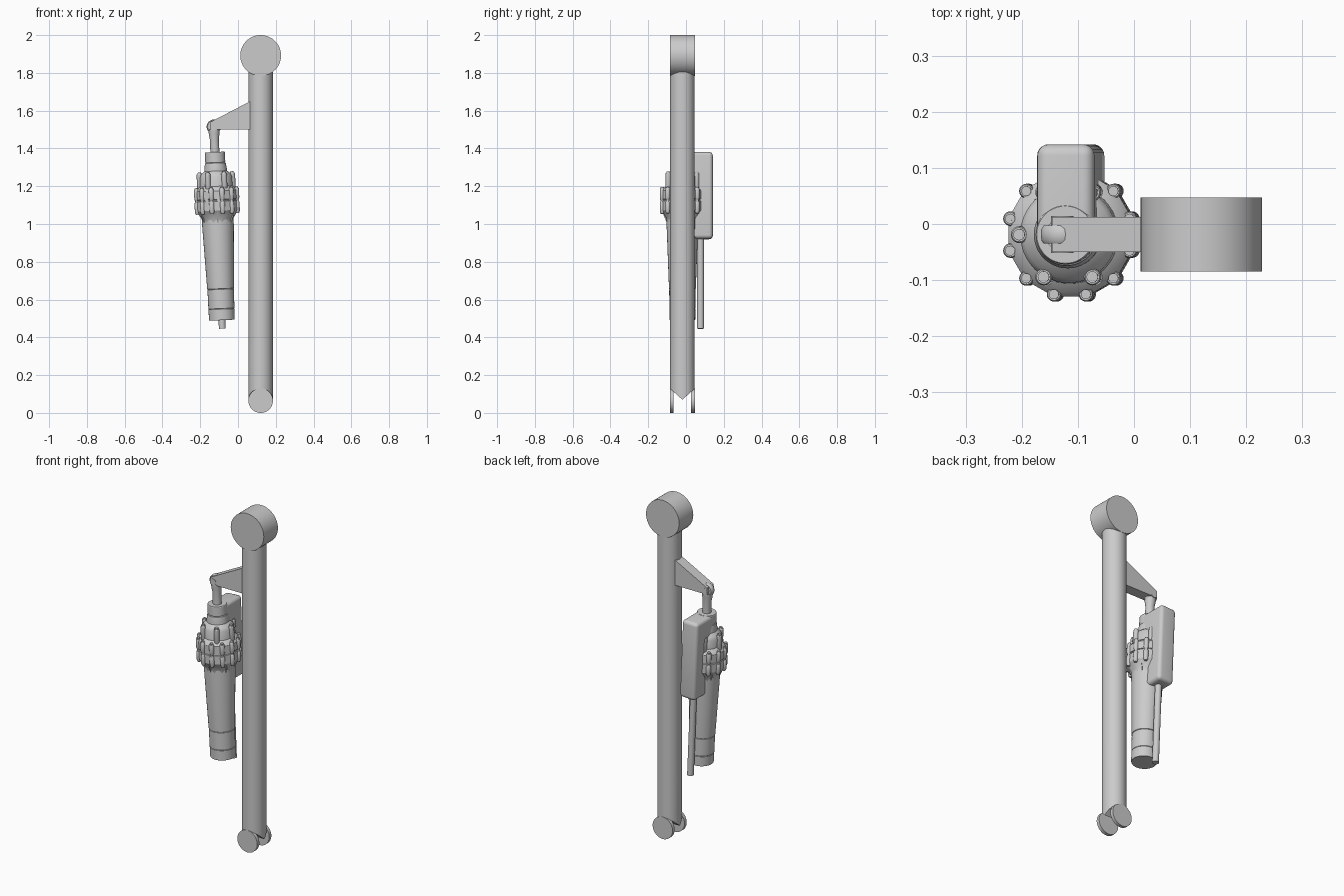
import bpy, bmesh
from math import sin, cos, pi, radians
from mathutils import Matrix, Vector

if "Cube" in bpy.data.objects:
    bpy.data.objects.remove(bpy.data.objects["Cube"])

grey = bpy.data.materials.new("plain grey")
grey.use_nodes = True
grey.diffuse_color = (0.6, 0.6, 0.6, 1)
grey.node_tree.nodes["Principled BSDF"].inputs["Base Color"].default_value = (0.6, 0.6, 0.6, 1)

YC = -0.019                       # shared mid plane of strut and damper
LEG_X = 0.12
I = Matrix.Identity(4)
ALONG_Y = Matrix.Rotation(pi / 2, 4, "X")     # local z becomes -y
# Damper frame: tilted about its upper eye, local z close to height
EYE = Vector((-0.128, YC, 1.515))
DAMPER = (Matrix.Translation(EYE) @ Matrix.Rotation(radians(-2.4), 4, "Y")
          @ Matrix.Translation((0, 0, -EYE.z)))


def finish(name, bm, matrix=I):
    """Weld, fix normals, mark sharp edges and link the part."""
    bmesh.ops.remove_doubles(bm, verts=bm.verts[:], dist=1e-5)
    bmesh.ops.recalc_face_normals(bm, faces=bm.faces[:])
    for f in bm.faces:
        f.smooth = True
    for e in bm.edges:
        e.smooth = e.calc_face_angle(0) < 0.5
    me = bpy.data.meshes.new(name)
    bm.to_mesh(me)
    bm.free()
    me.materials.append(grey)
    ob = bpy.data.objects.new(name, me)
    ob.matrix_world = matrix
    bpy.context.collection.objects.link(ob)
    return ob


def lathe(bm, profile, segs=48, phase=0.0, centre=(0, 0)):
    """Revolve (radius, height) points about a vertical line; ends are capped."""
    pts = [(0, profile[0][1])] + profile + [(0, profile[-1][1])]
    rings = []
    for r, z in pts:
        rings.append([bm.verts.new((centre[0] + r * cos(phase + 2 * pi * i / segs),
                                    centre[1] + r * sin(phase + 2 * pi * i / segs), z))
                      for i in range(segs)])
    for a, b in zip(rings, rings[1:]):
        for i in range(segs):
            j = (i + 1) % segs
            bm.faces.new((a[i], a[j], b[j], b[i]))


def turned(name, profile, matrix=I, segs=48, phase=0.0):
    bm = bmesh.new()
    lathe(bm, profile, segs, phase)
    return finish(name, bm, matrix)


def plate(bm, outline, y0, y1, turn=I):
    """Extrude an (x, z) outline from y0 to y1."""
    face = bm.faces.new([bm.verts.new(turn @ Vector((x, y0, z))) for x, z in outline])
    out = bmesh.ops.extrude_face_region(bm, geom=[face])["geom"]
    step = turn.to_3x3() @ Vector((0, y1 - y0, 0))
    bmesh.ops.translate(bm, vec=step, verts=[g for g in out if isinstance(g, bmesh.types.BMVert)])


def across(x, y, z):
    return Matrix.Translation((x, y, z)) @ ALONG_Y


# Main leg with a wedge shaped foot
bm = bmesh.new()
lathe(bm, [(0.065, 0), (0.065, 1.88)], 64)
bmesh.ops.remove_doubles(bm, verts=bm.verts[:], dist=1e-5)
for side in (1, -1):
    bmesh.ops.bisect_plane(bm, geom=bm.verts[:] + bm.edges[:] + bm.faces[:],
                           plane_co=(0, 0, 0.07), plane_no=(0, 0.9 * side, -1), clear_outer=True)
    bmesh.ops.holes_fill(bm, edges=[e for e in bm.edges if e.is_boundary])
finish("leg_tube", bm, Matrix.Translation((LEG_X, YC, 0)))

# Cross cylinder at the top and two lug discs at the foot
turned("top_barrel", [(0.108, -0.066), (0.108, 0.066)], across(LEG_X, YC, 1.892), 64)
for name, side in (("front_lug", -1), ("back_lug", 1)):
    turned(name, [(0.065, -0.01), (0.065, 0.01)], across(LEG_X, YC + side * 0.056, 0.065))

# Bracket from the leg to the damper eye
bm = bmesh.new()
plate(bm, [(0.075, 1.655), (0.075, 1.5), (-0.146, 1.5), (-0.146, 1.54)], -0.05, 0.0125)
finish("bracket", bm)

# Damper eye, pin and rod
turned("rod_eye", [(0.022, -0.016), (0.033, -0.016), (0.037, -0.010), (0.038, 0),
                   (0.037, 0.010), (0.033, 0.016), (0.022, 0.016)], across(*EYE))
turned("eye_pin", [(0.02, -0.033), (0.02, 0.033)], across(*EYE), 32)
turned("rod", [(0.024, 1.36), (0.024, 1.45), (0.028, 1.475), (0.03, 1.5)], DAMPER, 32)

# Damper cap and neck
turned("cap", [(0.06, 1.25), (0.06, 1.29), (0.055, 1.322), (0.051, 1.325),
               (0.053, 1.328), (0.053, 1.378), (0.051, 1.381)], DAMPER)

# Upper flange with its ring of bosses
turned("upper_flange", [(0.088, 1.17), (0.086, 1.25), (0.078, 1.265), (0.06, 1.28)], DAMPER)

# Lower twelve sided flange, grooved at its split line
turned("lower_flange", [(0.083, 1.0), (0.088, 1.03), (0.108, 1.06), (0.114, 1.07), (0.114, 1.12),
                        (0.109, 1.122), (0.109, 1.128), (0.114, 1.13), (0.114, 1.175),
                        (0.106, 1.187), (0.088, 1.2)], DAMPER, 12, radians(15))


def bolt_ring(name, count, phase, radius, size, low, high):
    """Bosses round a flange, each with a socket head bolt."""
    bm = bmesh.new()
    head = size * 0.68
    for i in range(count):
        a = phase + 2 * pi * i / count
        at = (radius * cos(a), radius * sin(a))
        lathe(bm, [(size * 0.6, low - 0.012), (size, low), (size, high - 0.004),
                   (size * 0.85, high)], 20, 0, at)
        lathe(bm, [(head, high - 0.004), (head, high + 0.007)], 16, 0, at)
        lathe(bm, [(head * 0.5, high + 0.006), (head * 0.5, high + 0.0075)], 6, 0, at)
    finish(name, bm, DAMPER)


bolt_ring("upper_bosses", 6, 0, 0.087, 0.015, 1.185, 1.268)
bolt_ring("lower_bosses_upper_half", 12, radians(15), 0.110, 0.013, 1.135, 1.186)
bolt_ring("lower_bosses_lower_half", 12, radians(15), 0.110, 0.013, 1.065, 1.116)

# Small gussets below the lower flange
bm = bmesh.new()
for i in range(6):
    plate(bm, [(0.07, 1.07), (0.105, 1.062), (0.083, 1.005), (0.07, 0.99)], -0.003, 0.003,
          Matrix.Rotation(radians(30 + 60 * i), 4, "Z"))
finish("gussets", bm, DAMPER)

# Tapering body tube with two fine joint grooves
turned("body_tube", [(0.066, 0.49), (0.068, 0.493), (0.069, 0.548), (0.067, 0.55), (0.069, 0.552),
                     (0.07, 0.653), (0.068, 0.655), (0.071, 0.657), (0.084, 1.0), (0.084, 1.06)],
       DAMPER)

# Rounded side reservoir and its pipe
bm = bmesh.new()
bmesh.ops.create_cube(bm, size=1, matrix=Matrix.Translation((0, 0.08, 1.15))
                      @ Matrix.Diagonal((0.102, 0.162, 0.46, 1)))
back = [e for e in bm.edges if any(v.co.y > 0.1 for v in e.verts)]
bmesh.ops.bevel(bm, geom=back, offset=0.02, segments=5, profile=0.5, affect="EDGES")
finish("reservoir", bm, DAMPER)
turned("reservoir_pipe", [(0.018, 0.445), (0.018, 0.95)],
       DAMPER @ Matrix.Translation((0, 0.096, 0)), 32)
